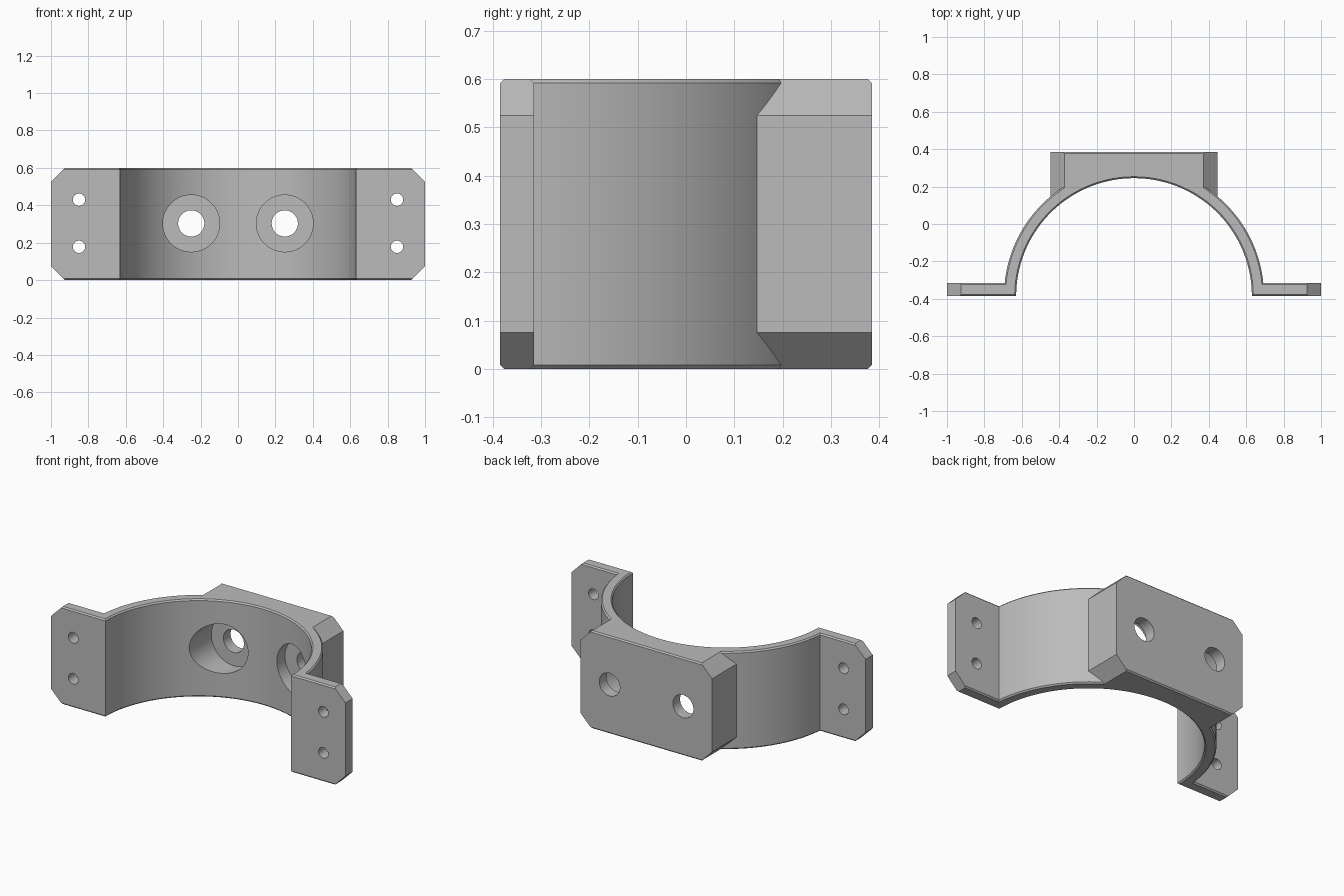
import bpy, bmesh
from math import pi, sin, cos, asin, radians
from mathutils import Matrix

H = 0.6              # height
CY = -0.385          # arc centre and front plane
BACK = 0.385
R_IN, R_OUT = 0.63, 0.695
FLANGE_T = 0.07
CHAMFER = 0.075
RIM = 0.008

cube = bpy.data.objects.get("Cube")
if cube:
    bpy.data.objects.remove(cube, do_unlink=True)

metal = bpy.data.materials.new("plain grey")
metal.use_nodes = True
grey = (0.5, 0.5, 0.5, 1)
metal.diffuse_color = grey
metal.node_tree.nodes["Principled BSDF"].inputs["Base Color"].default_value = grey


def prism(name, outline, depth, rim=None):
    """Extrude an outline by a depth vector; bevel the edges chosen by rim."""
    bm = bmesh.new()
    face = bm.faces.new([bm.verts.new(p) for p in outline])
    ext = bmesh.ops.extrude_face_region(bm, geom=[face])
    moved = [g for g in ext["geom"] if isinstance(g, bmesh.types.BMVert)]
    bmesh.ops.translate(bm, verts=moved, vec=depth)
    bmesh.ops.recalc_face_normals(bm, faces=bm.faces)
    if rim:
        edges = [e for e in bm.edges if all(rim(v.co) for v in e.verts)
                 and abs(e.verts[0].co.z - e.verts[1].co.z) < 1e-5]
        bmesh.ops.bevel(bm, geom=edges, offset=RIM, segments=1, affect='EDGES')
    return finish(name, bm)


def finish(name, bm):
    mesh = bpy.data.meshes.new(name)
    bm.to_mesh(mesh)
    bm.free()
    mesh.materials.append(metal)
    ob = bpy.data.objects.new(name, mesh)
    bpy.context.collection.objects.link(ob)
    return ob


def cylinder(name, r, x, z, y0, y1, segs=48):
    """Cylinder running along y."""
    bm = bmesh.new()
    mat = Matrix.Translation((x, (y0 + y1) / 2, z)) @ Matrix.Rotation(pi / 2, 4, 'X')
    bmesh.ops.create_cone(bm, cap_ends=True, segments=segs, radius1=r, radius2=r,
                          depth=y1 - y0, matrix=mat)
    return finish(name, bm)


def combine(target, other, op):
    """Apply a boolean and remove the helper."""
    mod = target.modifiers.new(op, 'BOOLEAN')
    mod.object, mod.operation, mod.solver = other, op, 'EXACT'
    bpy.context.view_layer.objects.active = target
    bpy.ops.object.modifier_apply(modifier=mod.name)
    bpy.data.objects.remove(other, do_unlink=True)


def arc(r, a0, a1, n, z=0):
    return [(r * cos(a0 + (a1 - a0) * i / n), CY + r * sin(a0 + (a1 - a0) * i / n), z)
            for i in range(n + 1)]


def octagon(w, y):
    """Rectangle with chamfered corners in the xz plane."""
    c = CHAMFER
    return [(s * x, y, z) for s, pts in (
        (1, [(w - c, 0), (w, c), (w, H - c), (w - c, H)]),
        (-1, [(w - c, H), (w, H - c), (w, c), (w - c, 0)])) for x, z in pts]


# Half-ring band with a mounting flange at each end
a = asin(FLANGE_T / R_OUT)
yb = CY + FLANGE_T
outline = (arc(R_IN, pi, 0, 72) + [(1, CY, 0), (1, yb, 0)]
           + arc(R_OUT, a, pi - a, 72) + [(-1, yb, 0), (-1, CY, 0)])
clamp = prism("clamp_bracket", outline, (0, 0, H), rim=lambda co: True)
combine(clamp, prism("flange_corner_shape", octagon(1, -0.6), (0, 1.2, 0)), 'INTERSECT')

# Mounting block behind the band, hollowed to follow it
block = prism("mounting_block", octagon(0.447, 0), (0, BACK, 0),
              rim=lambda co: co.y > 0.3 and (co.z < 0.001 or co.z > H - 0.001))
core = prism("block_core", arc((R_IN + R_OUT) / 2, 0, 2 * pi * 143 / 144, 143, -0.1),
             (0, 0, H + 0.2))
combine(block, core, 'DIFFERENCE')
combine(clamp, block, 'UNION')

# Counterbored bolt holes and small flange holes
for s in (-1, 1):
    combine(clamp, cylinder("counterbore", 0.152, s * 0.25, 0.303, 0, BACK - 0.07), 'DIFFERENCE')
    combine(clamp, cylinder("bolt_hole", 0.07, s * 0.25, 0.303, 0, 0.6), 'DIFFERENCE')
    for z in (0.178, 0.43):
        combine(clamp, cylinder("flange_hole", 0.033, s * 0.85, z, -0.6, -0.2, 32), 'DIFFERENCE')

# Smooth curved walls, keep the machined edges crisp
bpy.ops.object.select_all(action='DESELECT')
clamp.select_set(True)
bpy.context.view_layer.objects.active = clamp
bpy.ops.object.shade_smooth_by_angle(angle=radians(25))
